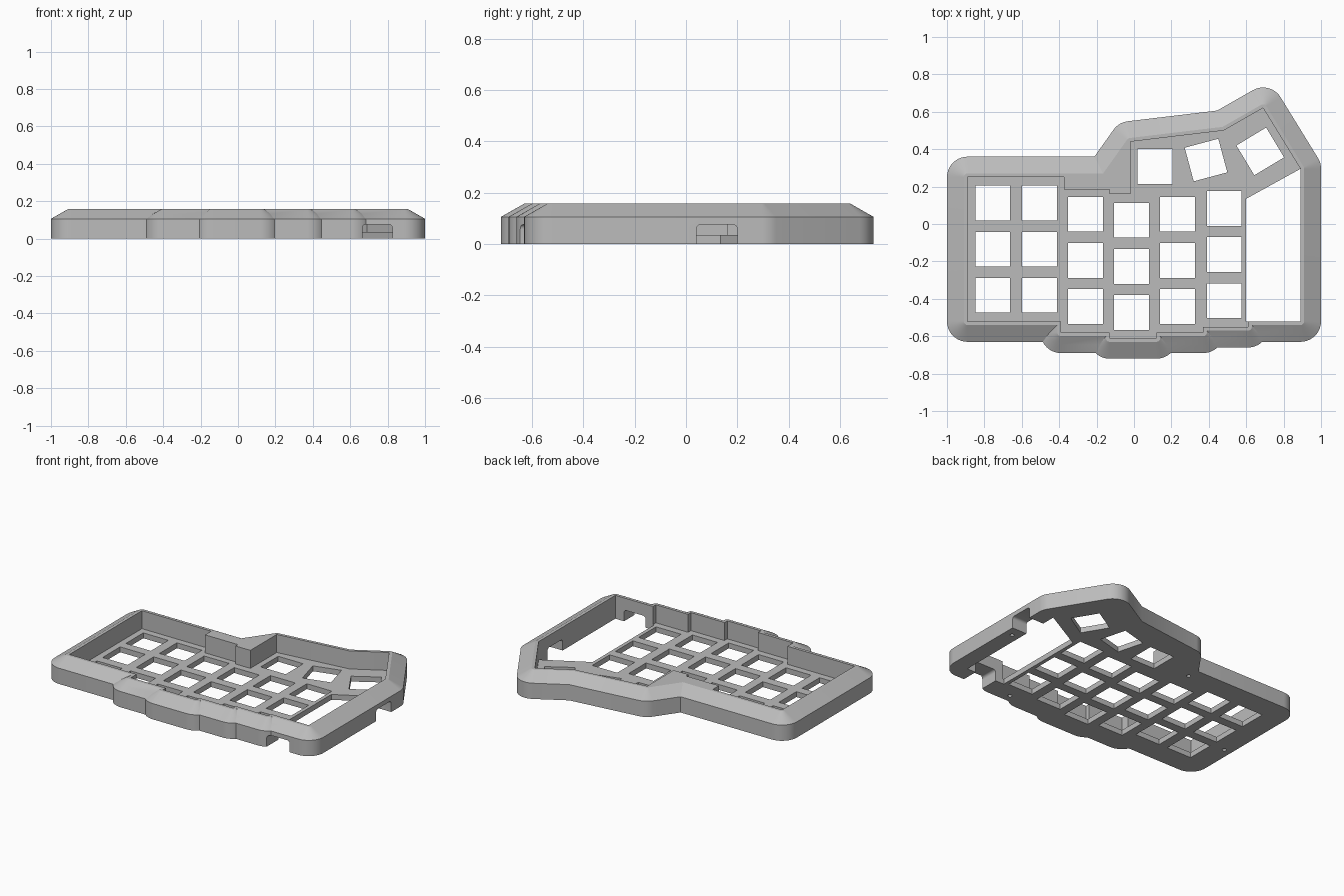
import bpy, bmesh
from math import sin, cos, asin, radians, degrees
from mathutils import Matrix, Vector

if "Cube" in bpy.data.objects:
    bpy.data.objects.remove(bpy.data.objects["Cube"])

RIM = 0.11        # wall width around the pocket
TOP = 0.157       # total height
SHOULDER = 0.106  # where the chamfer begins
FLOOR = 0.036     # switch plate thickness

grey = bpy.data.materials.new("grey plastic")
grey.use_nodes = True
grey.diffuse_color = (0.5, 0.5, 0.5, 1)
grey.node_tree.nodes["Principled BSDF"].inputs["Base Color"].default_value = (0.5, 0.5, 0.5, 1)


def make_object(name, bm):
    bmesh.ops.remove_doubles(bm, verts=bm.verts, dist=0.0005)
    bmesh.ops.dissolve_degenerate(bm, edges=bm.edges, dist=0.0005)
    bmesh.ops.recalc_face_normals(bm, faces=bm.faces)
    mesh = bpy.data.meshes.new(name)
    bm.to_mesh(mesh)
    bm.free()
    mesh.materials.append(grey)
    obj = bpy.data.objects.new(name, mesh)
    bpy.context.collection.objects.link(obj)
    return obj


def loft(bm, rings):
    """Closed solid through rings given as (outline, height)."""
    loops = [[bm.verts.new((x, y, z)) for x, y in pts] for pts, z in rings]
    n = len(loops[0])
    for low, high in zip(loops, loops[1:]):
        for i in range(n):
            j = (i + 1) % n
            bm.faces.new((low[i], low[j], high[j], high[i]))
    bm.faces.new(loops[0][::-1])
    bm.faces.new(loops[-1])


def arc(cx, cy, r, start, end, n=10):
    angles = [radians(start + (end - start) * i / n) for i in range(n + 1)]
    return [(cx + r * cos(a), cy + r * sin(a)) for a in angles]


def step(cx, cy, r, rise, side):
    """Rounded step in the front edge, meeting the neighbouring level."""
    t = asin(max(0, 1 - rise / r))
    joint = (cx + side * r * cos(t), cy + rise - r)
    if side < 0:
        return [joint] + arc(cx, cy, r, 180 + degrees(t), 270)
    return arc(cx, cy, r, 270, 360 - degrees(t)) + [joint]


def mitre(cx, cy, r, a, b):
    d = r / cos(radians((a - b) / 2))
    m = radians((a + b) / 2)
    return [(cx + d * cos(m), cy + d * sin(m))]


def outline(r):
    return (arc(-0.89, -0.52, r, 180, 270)
            + step(-0.39, -0.58, r, 0.06, -1)
            + step(-0.13, -0.61, r, 0.03, -1)
            + step(0.12, -0.61, r, 0.03, 1)
            + step(0.37, -0.58, r, 0.03, 1)
            + step(0.61, -0.55, r, 0.03, 1)
            + arc(0.89, -0.52, r, 270, 360)
            + arc(0.89, 0.295, r, 0, 31)
            + arc(0.69, 0.62, r, 31, 120)
            + mitre(0.48, 0.50, r, 120, 97)
            + arc(-0.02, 0.44, r, 97, 144.6)
            + mitre(-0.155, 0.25, r, 144.6, 90)
            + arc(-0.89, 0.25, r, 90, 180))


def cut(target, bm):
    cutter = make_object("cutter", bm)
    cutter.hide_render = True
    mod = target.modifiers.new("cut", "BOOLEAN")
    mod.operation = "DIFFERENCE"
    mod.solver = "EXACT"
    mod.object = cutter
    bpy.context.view_layer.objects.active = target
    bpy.ops.object.modifier_apply(modifier=mod.name)
    bpy.data.objects.remove(cutter)


def prism(pts, low, high):
    bm = bmesh.new()
    loft(bm, [(pts, low), (pts, high)])
    return bm


# Body with chamfered shoulder
bm = bmesh.new()
loft(bm, [(outline(RIM), 0), (outline(RIM), SHOULDER),
          (outline(RIM - 0.045), (SHOULDER + TOP) / 2), (outline(RIM - 0.09), TOP)])
case = make_object("keyboard_case", bm)

# Pocket above the switch plate
pocket = [(-0.89, -0.52), (-0.39, -0.52), (-0.39, -0.58), (-0.13, -0.58), (-0.13, -0.61),
          (0.12, -0.61), (0.12, -0.58), (0.37, -0.58), (0.37, -0.55), (0.61, -0.55),
          (0.61, -0.52), (0.89, -0.52), (0.89, 0.295), (0.69, 0.62), (0.48, 0.50),
          (-0.02, 0.44), (-0.02, 0.16), (-0.13, 0.16), (-0.13, 0.185), (-0.375, 0.185),
          (-0.375, 0.25), (-0.89, 0.25)]
cut(case, prism(pocket, FLOOR, 0.3))

# Open controller bay
cut(case, prism([(0.6, -0.52), (0.89, -0.52), (0.89, 0.295), (0.6, 0.135)], -0.1, 0.12))

# Switch holes: three per column, then the turned thumb keys
keys = [(x, top - 0.2465 * row, 0)
        for x, top in ((-0.755, 0.112), (-0.505, 0.112), (-0.26, 0.052),
                       (-0.014, 0.02), (0.233, 0.052), (0.482, 0.083))
        for row in range(3)]
keys += [(0.112, 0.307, 0), (0.385, 0.342, 15), (0.675, 0.388, 31)]
bm = bmesh.new()
for x, y, turn in keys:
    place = (Matrix.Translation((x, y, 0)) @ Matrix.Rotation(radians(turn), 4, "Z")
             @ Matrix.Diagonal((0.186, 0.186, 0.18, 1)))
    bmesh.ops.create_cube(bm, size=1, matrix=place)
cut(case, bm)


# Cable ports in the front and right walls, open below, with rounded upper corners
def port(place):
    r, half, high = 0.018, 0.08, 0.076
    profile = ([(-half, -0.05), (half, -0.05)]
               + arc(half - r, high - r, r, 0, 90, 5)
               + arc(r - half, high - r, r, 90, 180, 5))
    bm = prism(profile, -0.12, 0.12)
    bm.transform(place @ Matrix.Rotation(radians(90), 4, "X"))
    return bm


cut(case, port(Matrix.Translation((0.745, -0.64, 0))))
cut(case, port(Matrix.Translation((0.98, 0.12, 0)) @ Matrix.Rotation(radians(90), 4, "Z")))

# Blind screw holes underneath
bm = bmesh.new()
for x, y in ((-0.945, -0.27), (-0.2, 0.28), (0.48, -0.605), (0.945, -0.03)):
    bmesh.ops.create_cone(bm, cap_ends=True, segments=16, radius1=0.013, radius2=0.013,
                          depth=0.12, matrix=Matrix.Translation((x, y, 0)))
cut(case, bm)

# Smooth the rounded corners, keep hard edges
bpy.ops.object.select_all(action="DESELECT")
case.select_set(True)
bpy.context.view_layer.objects.active = case
bpy.ops.object.shade_smooth_by_angle(angle=radians(25))
